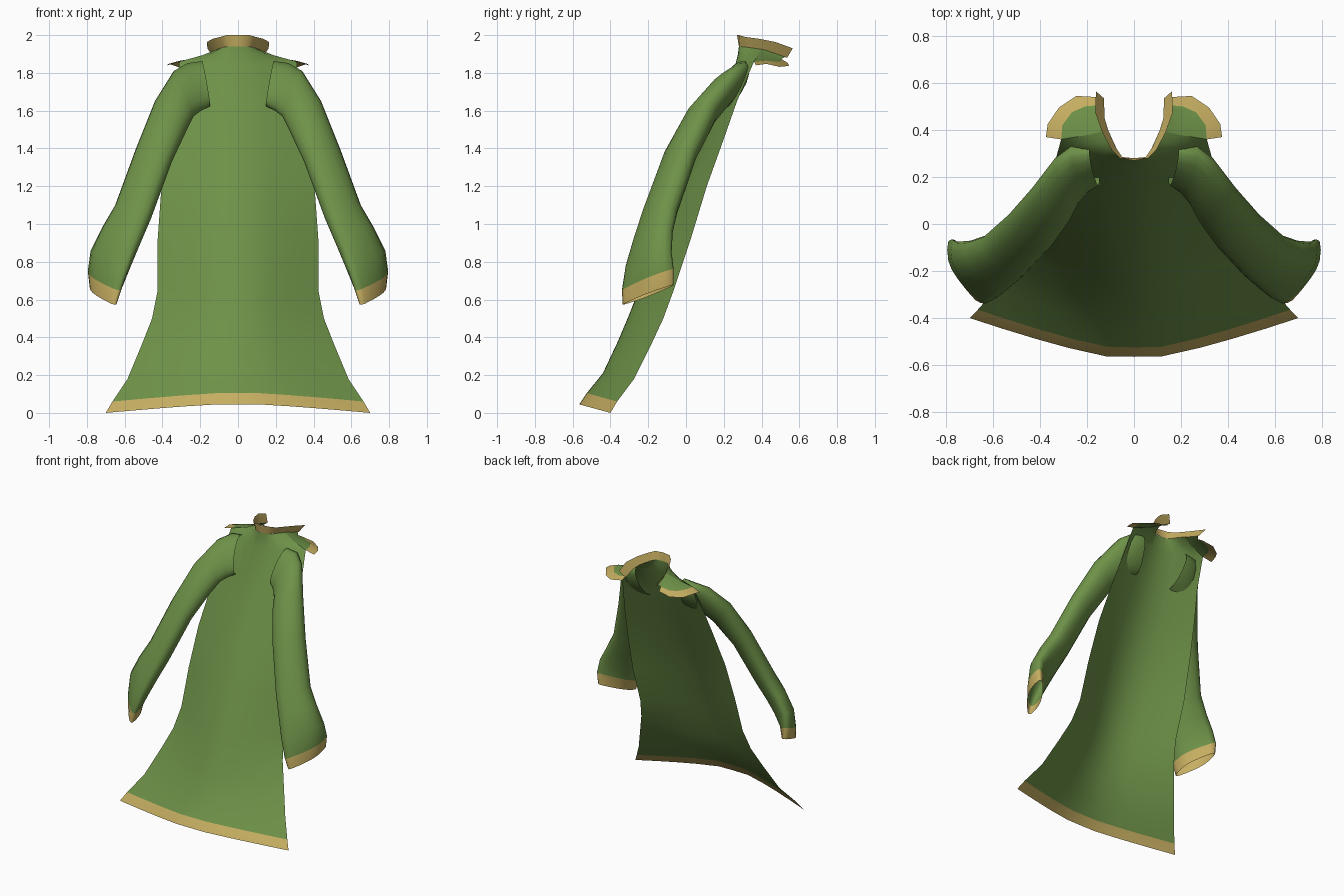
import bpy, math
from mathutils import Vector


def material(name, rgb):
    m = bpy.data.materials.new(name)
    m.diffuse_color = (*rgb, 1)
    return m


GREEN = material("green_cloth", (0.155, 0.285, 0.065))
GOLD = material("gold_trim", (0.56, 0.42, 0.12))


def sheet(name, rows, gold_rows=(), closed=False):
    """Loft rows of points (right half), mirror across x, trim some rows in gold."""
    n = len(rows[0])
    verts = [p for r in rows for p in r]
    faces, mats = [], []
    for i in range(len(rows) - 1):
        for j in range(n if closed else n - 1):
            k = (j + 1) % n
            faces.append((i * n + j, i * n + k, (i + 1) * n + k, (i + 1) * n + j))
            mats.append(1 if i in gold_rows else 0)
    me = bpy.data.meshes.new(name)
    me.from_pydata(verts, [], faces)
    me.materials.append(GREEN)
    me.materials.append(GOLD)
    for p, m in zip(me.polygons, mats):
        p.material_index = m
        p.use_smooth = True
    ob = bpy.data.objects.new(name, me)
    bpy.context.collection.objects.link(ob)
    mod = ob.modifiers.new("mirror", 'MIRROR')
    mod.merge_threshold = 0.0005
    return ob


# Robe body: edge z, centre z, half width, edge y, centre y
body = [
    (0.00, 0.045, 0.70, -0.40, -0.565), (0.06, 0.105, 0.665, -0.365, -0.525),
    (0.18, 0.21, 0.585, -0.275, -0.44), (0.36, 0.38, 0.51, -0.185, -0.36),
    (0.50, 0.51, 0.455, -0.12, -0.305), (0.65, 0.65, 0.425, -0.065, -0.25),
    (0.92, 0.92, 0.425, 0.025, -0.14), (1.20, 1.20, 0.405, 0.11, -0.02),
    (1.45, 1.45, 0.37, 0.20, 0.10), (1.65, 1.65, 0.335, 0.27, 0.185),
    (1.86, 1.84, 0.31, 0.36, 0.26),
]
rows = []
for ze, zc, w, ye, yc in body:
    row = []
    for s in (0, 0.17, 0.4, 0.6, 0.8, 1):
        f = max(0, (s - 0.15) / 0.85) ** 1.2
        row.append((s * w, yc + (ye - yc) * f, zc + (ze - zc) * f))
    rows.append(row)
rows.append([(0, 0.275, 1.90), (0.04, 0.277, 1.90), (0.08, 0.29, 1.90),
             (0.115, 0.315, 1.90), (0.15, 0.345, 1.90), (0.19, 0.38, 1.893)])
rows.append([(0, 0.28, 1.94), (0.03, 0.281, 1.94), (0.05, 0.285, 1.94),
             (0.07, 0.312, 1.937), (0.09, 0.355, 1.932), (0.11, 0.40, 1.925)])
sheet("robe_body", rows, gold_rows=(0,))

# Standing neck band
sheet("neck_band", [
    [(0, 0.28, 1.94), (0.05, 0.285, 1.94), (0.08, 0.33, 1.935),
     (0.11, 0.40, 1.925), (0.125, 0.45, 1.91), (0.128, 0.535, 1.88)],
    [(0, 0.27, 2.0), (0.06, 0.28, 2.0), (0.095, 0.315, 1.99),
     (0.135, 0.39, 1.98), (0.165, 0.475, 1.963), (0.162, 0.565, 1.93)],
], gold_rows=(0,))

# Shoulder flaps, from the trimmed outer edge in to the neck
sheet("shoulder_flap", [
    [(0.375, 0.37, 1.84), (0.367, 0.425, 1.848), (0.32, 0.495, 1.832),
     (0.245, 0.545, 1.837), (0.155, 0.54, 1.852)],
    [(0.31, 0.36, 1.86), (0.305, 0.42, 1.865), (0.265, 0.475, 1.86),
     (0.21, 0.50, 1.86), (0.145, 0.507, 1.872)],
    [(0.19, 0.38, 1.893), (0.19, 0.42, 1.882), (0.178, 0.46, 1.877),
     (0.16, 0.485, 1.876), (0.136, 0.512, 1.878)],
    [(0.11, 0.40, 1.925), (0.118, 0.425, 1.92), (0.125, 0.45, 1.91),
     (0.127, 0.48, 1.90), (0.128, 0.525, 1.884)],
], gold_rows=(0,))

# Sleeves: outer back point, inner front point, half thickness (y, z), from cuff
# to shoulder; the last number squares off the cross-section when below 1
sleeve = [
    ((0.785, -0.11, 0.665), (0.64, -0.29, 0.585), (0.082, 0.026), 0.7),
    ((0.795, -0.11, 0.75), (0.615, -0.295, 0.66), (0.082, 0.026), 0.7),
    ((0.78, -0.12, 0.86), (0.57, -0.275, 0.77), (0.08, 0.0), 0.75),
    ((0.72, -0.11, 0.98), (0.52, -0.24, 0.89), (0.075, -0.02), 0.85),
    ((0.65, -0.085, 1.10), (0.46, -0.19, 1.03), (0.072, -0.03), 0.9),
    ((0.54, 0.015, 1.40), (0.35, -0.075, 1.33), (0.07, -0.035), 0.95),
    ((0.44, 0.13, 1.65), (0.27, 0.035, 1.50), (0.07, -0.035), 1),
    ((0.34, 0.26, 1.81), (0.235, 0.105, 1.57), (0.068, -0.03), 1),
    ((0.27, 0.315, 1.85), (0.195, 0.15, 1.60), (0.06, -0.03), 1),
    ((0.19, 0.315, 1.86), (0.147, 0.185, 1.625), (0.052, -0.025), 0.9),
]


def power(v, e):
    return math.copysign(abs(v) ** e, v) if abs(v) > 1e-6 else 0.0


rings = []
for p, q, d, e in sleeve:
    p, q, b = Vector(p), Vector(q), Vector((0, *d))
    mid, a = (p + q) / 2, (p - q) / 2
    ring = []
    for k in range(16):
        t = 2 * math.pi * k / 16
        ring.append(mid + a * power(math.cos(t), e) + b * power(math.sin(t), e))
    rings.append(ring)
sheet("sleeve", rings, gold_rows=(0,), closed=True)
